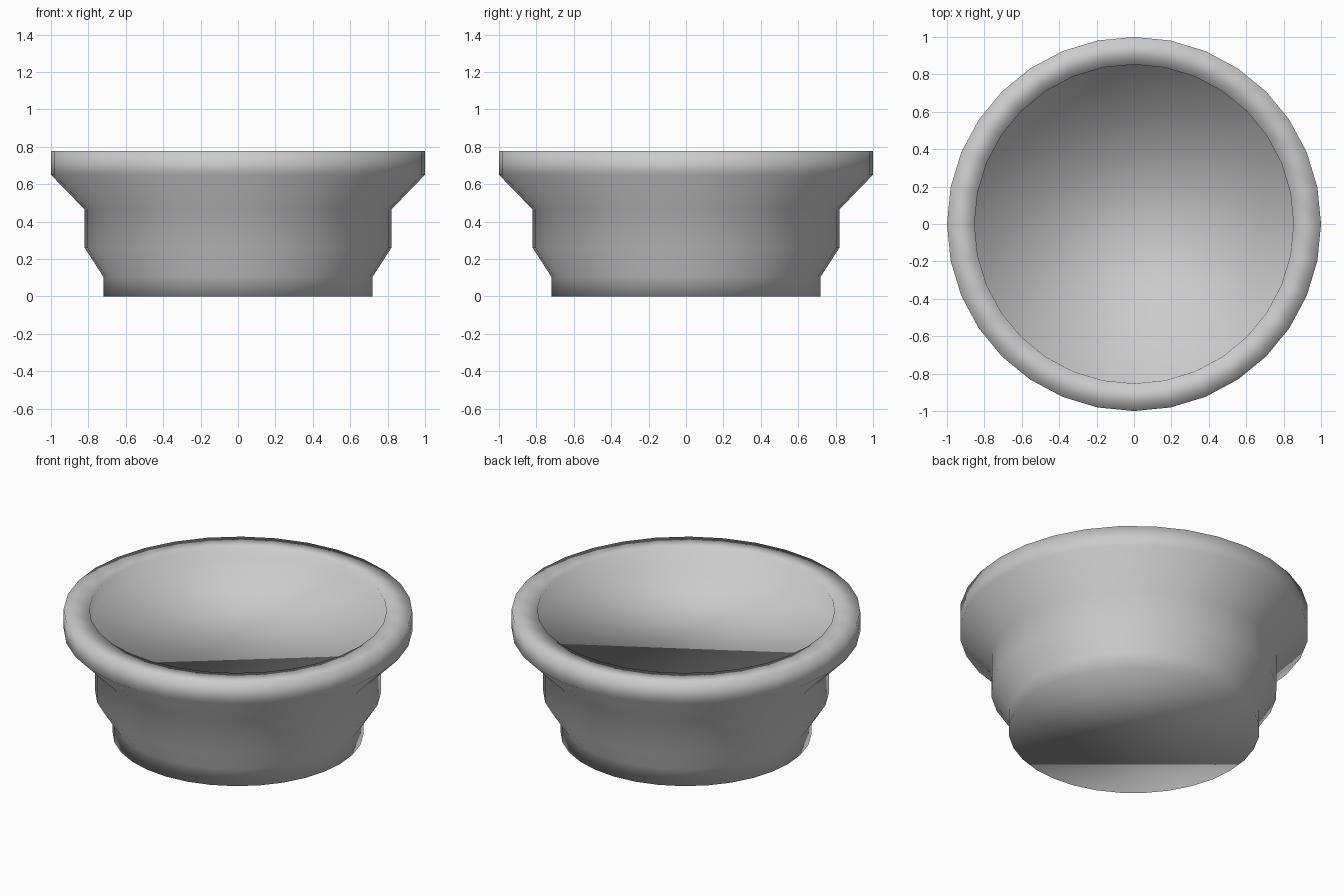
import bpy, bmesh
from math import cos, sin, tau

if "Cube" in bpy.data.objects:
    bpy.data.objects.remove(bpy.data.objects["Cube"])

SIDES = 32
TILT = 0.055          # inner floor leans slightly down towards the front
FLOOR_Z = 0.675

bm = bmesh.new()


def ring(radius, height, slope=0.0, shift=0.0):
    """Horizontal (or slightly sloped) loop of vertices."""
    return [bm.verts.new((radius * cos(tau * i / SIDES),
                          radius * sin(tau * i / SIDES) + shift,
                          height + slope * radius * sin(tau * i / SIDES)))
            for i in range(SIDES)]


# Outer wall from the foot up, then the flat rim and the recess
profile = [(0.72, 0), (0.72, 0.105), (0.82, 0.26), (0.82, 0.465),
           (1.0, 0.65), (1.0, 0.778), (0.853, 0.778)]
rings = [ring(r, z) for r, z in profile]
rings.append(ring(0.853, FLOOR_Z, TILT, 0.005))

for low, high in zip(rings, rings[1:]):
    for i in range(SIDES):
        j = (i + 1) % SIDES
        bm.faces.new((low[i], low[j], high[j], high[i]))

# Underside and inner floor
bm.faces.new(rings[0][::-1])
bm.faces.new(rings[-1])

for face in bm.faces:
    face.smooth = True

mesh = bpy.data.meshes.new("bowl")
bm.to_mesh(mesh)
bm.free()
bowl = bpy.data.objects.new("bowl", mesh)
bpy.context.collection.objects.link(bowl)
